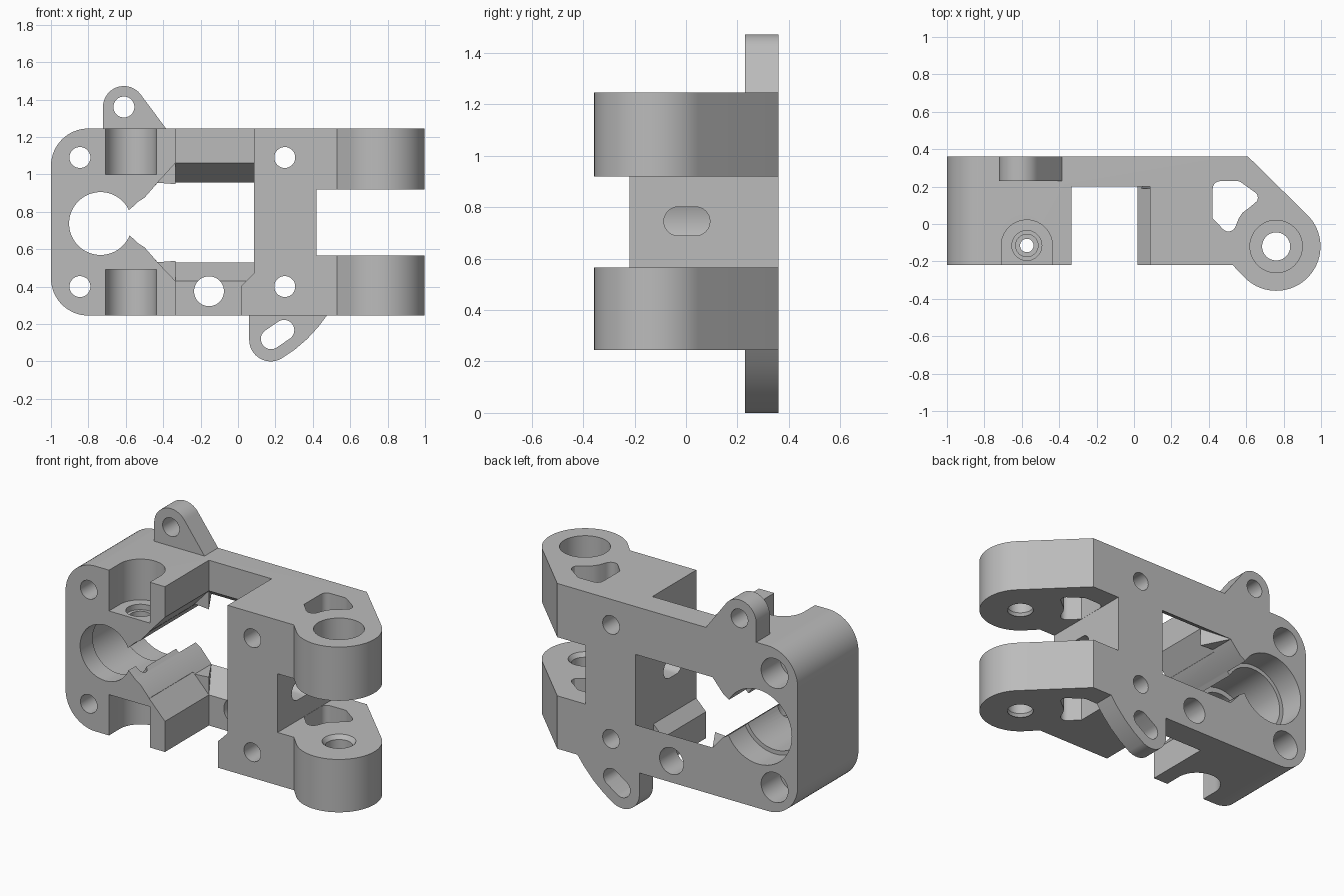
import bpy, bmesh
from math import sin, cos, pi, atan2, radians

if "Cube" in bpy.data.objects:
    bpy.data.objects.remove(bpy.data.objects["Cube"], do_unlink=True)

grey = bpy.data.materials.new("plain grey")
grey.use_nodes = True
grey.diffuse_color = (0.5, 0.5, 0.5, 1)
grey.node_tree.nodes["Principled BSDF"].inputs["Base Color"].default_value = (0.5, 0.5, 0.5, 1)


def place(axis, u, v, t):
    return {"x": (t, u, v), "y": (u, t, v), "z": (u, v, t)}[axis]


def prism(name, axis, start, end, near, far=None):
    """Outline swept along an axis, optionally tapering to a second outline."""
    bm = bmesh.new()
    a = [bm.verts.new(place(axis, u, v, start)) for u, v in near]
    b = [bm.verts.new(place(axis, u, v, end)) for u, v in (far or near)]
    bm.faces.new(a)
    bm.faces.new(b)
    for i in range(len(a)):
        j = (i + 1) % len(a)
        bm.faces.new((a[i], a[j], b[j], b[i]))
    bmesh.ops.recalc_face_normals(bm, faces=bm.faces)
    mesh = bpy.data.meshes.new(name)
    bm.to_mesh(mesh)
    bm.free()
    mesh.materials.append(grey)
    obj = bpy.data.objects.new(name, mesh)
    bpy.context.collection.objects.link(obj)
    return obj


def arc(cu, cv, r, a0, a1, n=16):
    angles = [radians(a0 + (a1 - a0) * i / n) for i in range(n + 1)]
    return [(cu + r * cos(a), cv + r * sin(a)) for a in angles]


def circle(cu, cv, r, n=48):
    return arc(cu, cv, r, 0, 360, n)[:-1]


def slot(p, q, r):
    a = atan2(q[1] - p[1], q[0] - p[0]) * 180 / pi
    return arc(*q, r, a - 90, a + 90) + arc(*p, r, a + 90, a + 270)


def combine(target, tool, operation="DIFFERENCE"):
    mod = target.modifiers.new("cut", "BOOLEAN")
    mod.operation, mod.solver, mod.object = operation, "EXACT", tool
    bpy.context.view_layer.objects.active = target
    bpy.ops.object.modifier_apply(modifier=mod.name)
    bpy.data.objects.remove(tool, do_unlink=True)


def cut(target, axis, start, end, near, far=None):
    combine(target, prism("cutter", axis, start, end, near, far))


def rect(u0, v0, u1, v1):
    return [(u0, v0), (u1, v0), (u1, v1), (u0, v1)]


BACK, FRONT, BOTTOM, TOP = 0.36, -0.22, 0.245, 1.245
MID = (BOTTOM + TOP) / 2
PIVOT = (0.76, -0.12)

# Main block: plan outline with the round pivot end
plan = [(-1.1, FRONT), (0.528, FRONT)] + arc(*PIVOT, 0.237, 225, 405, 40) + [(0.61, BACK), (-1.1, BACK)]
body = prism("bracket_body", "z", BOTTOM, TOP, plan)

# Rounded left corners
outline = ([(1.2, BOTTOM - 0.1), (1.2, TOP + 0.1), (-0.8, TOP + 0.1)]
           + arc(-0.8, TOP - 0.2, 0.2, 90, 180) + arc(-0.8, BOTTOM + 0.2, 0.2, 180, 270)
           + [(-0.8, BOTTOM - 0.1)])
combine(body, prism("outline", "y", -0.6, 0.6, outline), "INTERSECT")

# Front channel, open above and below
cut(body, "y", -0.5, 0.2, [(-0.335, 0), (0.02, 0), (0.02, 0.405), (0.085, 0.47),
                           (0.085, 1.5), (-0.335, 1.5)])
# Window through the rear beam with sloped sills
cut(body, "y", 0.19, 0.37, rect(-0.329, 0.424, 0.085, 1.066), rect(-0.436, 0.536, 0.085, 0.949))
# Funnel from the channel into the round bore
cut(body, "y", -0.5, 0.2, [(-0.44, 0.54), (-0.335, 0.43), (-0.3, 0.43),
                           (-0.3, 1.06), (-0.335, 1.06), (-0.44, 0.945)])
lower = [(-0.65, 0.72), (-0.575, 0.67), (-0.535, 0.632), (-0.5, 0.61), (-0.43, 0.53), (-0.3, 0.54)]
cut(body, "y", -0.5, 0.5, lower + [(x, 2 * MID - 0.005 - z) for x, z in reversed(lower)])

# Stepped bore
for radius, start in ((0.168, -0.5), (0.2, -0.1), (0.225, 0.2)):
    cut(body, "y", start, 0.5, circle(-0.735, 0.737, radius, 64))

# Bolt holes, wider behind on the left column
for z in (0.4, 1.09):
    cut(body, "y", -0.5, 0.5, circle(-0.845, z, 0.056))
    cut(body, "y", 0.18, 0.5, circle(-0.845, z, 0.09))
    cut(body, "y", -0.5, 0.5, circle(0.25, z, 0.056))
cut(body, "y", 0.0, 0.5, circle(-0.155, 0.375, 0.08))

# Screw pockets from above and below, each with a stepped hole
pocket = [(-0.71, -0.4), (-0.437, -0.4)] + arc(-0.573, -0.115, 0.1365, 0, 180, 28)
for side in (1, -1):
    def level(d):
        return MID + side * d
    cut(body, "z", level(0.253), level(0.7), pocket)
    for radius, d in ((0.08, 0.22), (0.06, 0.18), (0.036, 0.0)):
        cut(body, "z", level(d), level(0.3), circle(-0.573, -0.115, radius))

# Clevis gap and side slot
cut(body, "x", 0.42, 1.3, rect(-0.6, 0.565, 0.6, 0.92))
cut(body, "x", 0.05, 0.5, slot((-0.03, MID), (0.037, MID), 0.056))

# Pivot holes and weight-saving hole in the clevis arms
cut(body, "z", 0, 1.5, circle(*PIVOT, 0.075))
cut(body, "z", 1.08, 1.5, circle(*PIVOT, 0.14))
for z0, z1 in ((0.565, 0.54), (0.92, 0.945), (BOTTOM, BOTTOM + 0.025)):
    cut(body, "z", z0, z1, circle(*PIVOT, 0.093), circle(*PIVOT, 0.075))
lightening = (arc(0.46, 0.19, 0.039, 90, 180, 6) + [(0.421, 0.03)]
              + arc(0.505, 0.0, 0.04, 225, 345, 8)
              + [(0.56, 0.03), (0.58, 0.06), (0.62, 0.09)]
              + arc(0.625, 0.14, 0.037, -30, 45, 6) + arc(0.55, 0.19, 0.04, 45, 90, 4))
cut(body, "z", 0, 1.5, lightening)

# Upper mounting ear
upper_ear = prism("upper_ear", "y", 0.23, BACK, [(-0.385, TOP)] + arc(-0.61, 1.36, 0.112, 35, 180, 24) + [(-0.722, TOP)])
cut(upper_ear, "y", 0, 0.5, circle(-0.61, 1.36, 0.056))

# Lower mounting ear with a slanted slot
lower_ear = prism("lower_ear", "y", 0.23, BACK, [(0.06, BOTTOM)] + arc(0.175, 0.115, 0.115, 180, 300, 24)
                  + [(0.3, 0.06), (0.37, 0.12), (0.43, 0.185), (0.475, BOTTOM)])
cut(lower_ear, "y", 0, 0.5, slot((0.177, 0.12), (0.246, 0.167), 0.055))

# Crisp edges, smooth rounds
bpy.ops.object.select_all(action="DESELECT")
for part in (body, upper_ear, lower_ear):
    part.select_set(True)
bpy.context.view_layer.objects.active = body
bpy.ops.object.shade_smooth_by_angle(angle=radians(25))
